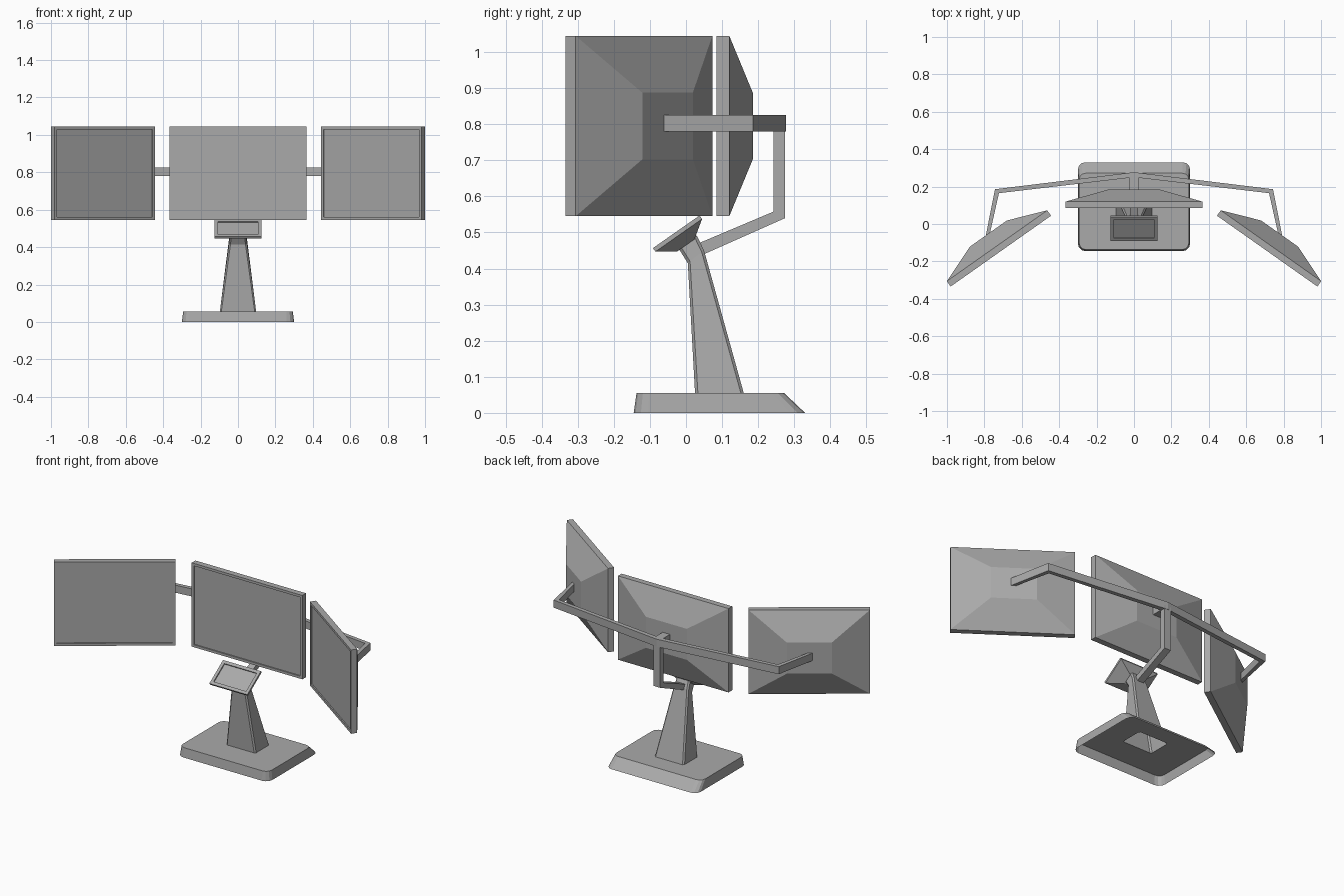
import bpy, bmesh, math
from mathutils import Matrix, Vector

cube = bpy.data.objects.get("Cube")
if cube:
    bpy.data.objects.remove(cube, do_unlink=True)

# Single grey material
grey = bpy.data.materials.new("plain grey")
grey.use_nodes = True
colour = (0.4, 0.4, 0.4, 1)
grey.diffuse_color = colour
grey.node_tree.nodes["Principled BSDF"].inputs["Base Color"].default_value = colour


def finish(name, bm, matrix=Matrix()):
    bm.transform(matrix)
    bmesh.ops.recalc_face_normals(bm, faces=bm.faces)
    mesh = bpy.data.meshes.new(name)
    bm.to_mesh(mesh)
    bm.free()
    mesh.materials.append(grey)
    obj = bpy.data.objects.new(name, mesh)
    bpy.context.collection.objects.link(obj)
    return obj


def skin(bm, rings):
    """Join matching rings of points with quads; return the vertex rings."""
    loops = [[bm.verts.new(p) for p in ring] for ring in rings]
    for a, b in zip(loops, loops[1:]):
        for i in range(len(a)):
            j = (i + 1) % len(a)
            bm.faces.new((a[i], a[j], b[j], b[i]))
    return loops


def solid(name, rings, matrix=Matrix()):
    bm = bmesh.new()
    loops = skin(bm, rings)
    bm.faces.new(loops[0])
    bm.faces.new(loops[-1])
    return finish(name, bm, matrix)


def panel(name, w, h, slab, depth, rim, matrix):
    """Framed display with a recessed screen and a tapered back."""
    def rect(rw, rh, y):
        return [(sx * rw / 2, y, sz * rh / 2)
                for sx, sz in ((-1, -1), (1, -1), (1, 1), (-1, 1))]
    iw, ih = w - 2 * rim, h - 2 * rim
    return solid(name, [rect(iw, ih, 0.007), rect(iw, ih, 0), rect(w, h, 0),
                        rect(w, h, slab), rect(w * .37, h * .37, depth)], matrix)


def rounded_rect(hx, y0, y1, r, z, steps=3):
    pts = []
    corners = ((hx - r, y1 - r), (r - hx, y1 - r), (r - hx, y0 + r), (hx - r, y0 + r))
    for k, (cx, cy) in enumerate(corners):
        for s in range(steps + 1):
            a = math.pi / 2 * (k + s / steps)
            pts.append((cx + r * math.cos(a), cy + r * math.sin(a), z))
    return pts


def stem_ring(hw, front, back, c=0.008):
    """Chamfered four-sided section between a front and a back (y, z) point."""
    f, b = Vector(front), Vector(back)
    step = (b - f).normalized() * c
    half = [(hw - c, f), (hw, f + step), (hw, b - step), (hw - c, b)]
    return ([(x, *p) for x, p in half] + [(-x, *p) for x, p in reversed(half)])


# Hollow base shell joined to the tapering stem
bm = bmesh.new()
base = skin(bm, [rounded_rect(0.3, -0.145, 0.33, 0.04, 0),
                 rounded_rect(0.293, -0.137, 0.272, 0.035, 0.055)])
stem = skin(bm, [stem_ring(0.097, (0.025, 0.055), (0.16, 0.055)),
                 stem_ring(0.048, (0.005, 0.415), (0.05, 0.45)),
                 stem_ring(0.044, (-0.02, 0.455), (0.03, 0.492))])
bm.faces.new(stem[-1])
rim_edges = [bm.edges.get((loop[i - 1], loop[i]))
             for loop in (base[1], stem[0]) for i in range(len(loop))]
bmesh.ops.triangle_fill(bm, edges=rim_edges, use_beauty=True)
bmesh.ops.dissolve_limit(bm, angle_limit=0.01, verts=bm.verts, edges=bm.edges)
finish("base_and_stem", bm)

# Small tilted display on top of the stem
panel("small_display", 0.25, 0.158, 0.012, 0.046, 0.018,
      Matrix.Translation((0, -0.027, 0.502)) @ Matrix.Rotation(math.radians(-55), 4, 'X'))

# Three large monitors
MID_Z = 0.795
panel("centre_monitor", 0.73, 0.5, 0.035, 0.1, 0.015,
      Matrix.Translation((0, 0.085, MID_Z)))
for side, name in ((1, "left_monitor"), (-1, "right_monitor")):
    panel(name, 0.657, 0.5, 0.035, 0.115, 0.015,
          Matrix.Translation((side * 0.712, -0.145, MID_Z))
          @ Matrix.Rotation(side * math.radians(-35.2), 4, 'Z'))

# Bent crossbar reaching to the side monitors
back = [(0, 0.277), (0.743, 0.186), (0.793, -0.065)]
front = [(0.77, -0.048), (0.722, 0.165), (0, 0.25)]
half = back + front
outline = half[:-1] + [half[-1]] + [(-x, y) for x, y in reversed(front[:-1])] \
    + [(-x, y) for x, y in reversed(back[1:])]
solid("crossbar", [[(x, y, z) for x, y in outline] for z in (0.78, 0.825)])

# Bent support rising from the stem to the crossbar
profile = [(0.275, 0.8), (0.275, 0.54), (0.05, 0.44), (0.03, 0.468),
           (0.243, 0.558), (0.243, 0.8)]
solid("rear_support", [[(x, y, z) for y, z in profile] for x in (-0.021, 0.021)])

# Short mount behind the centre monitor
mount = [(0.18, 0.78), (0.262, 0.78), (0.262, 0.825), (0.18, 0.825)]
solid("centre_mount", [[(x, y, z) for y, z in mount] for x in (-0.024, 0.024)])
